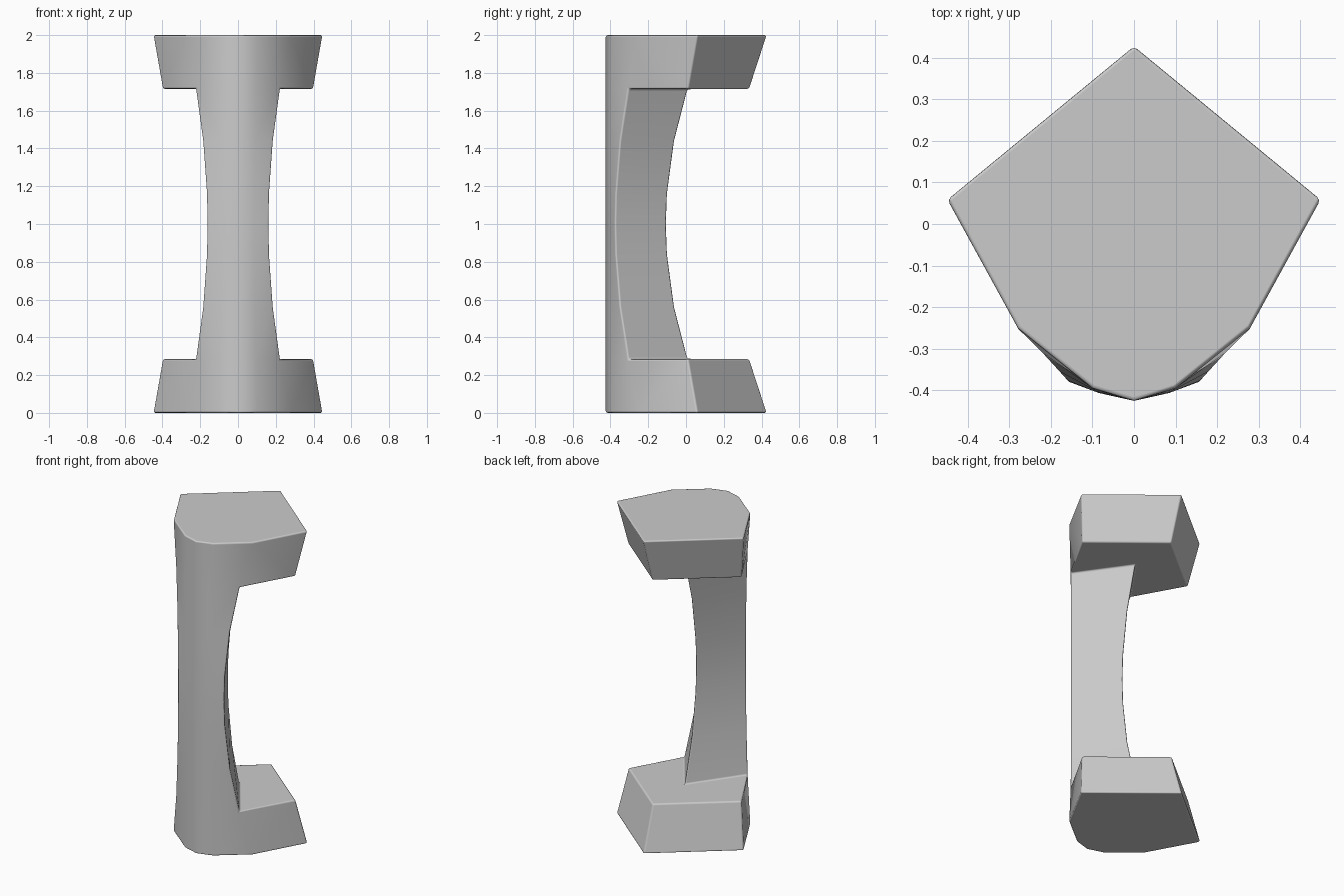
import bpy, bmesh

if "Cube" in bpy.data.objects:
    bpy.data.objects.remove(bpy.data.objects["Cube"])

CAP = 0.285            # height of each end block
SPAN = 1 - CAP         # half length of the waist

bm = bmesh.new()


def front_points(z):
    """Right half of the rounded front: centre, shoulder, side corner."""
    s = abs(z - 1)
    if s > SPAN + 0.001:
        shoulder, corner = (0.10, -0.395), (0.28, -0.25)
    else:
        q = (s / SPAN) ** 2
        shoulder = (0.085 + 0.010 * q, -0.406 + 0.008 * q)
        corner = (0.165 + 0.06 * q, -0.376 + 0.07 * q)
    return [bm.verts.new((x, y, z)) for x, y in [(0, -0.425), shoulder, corner]]


def ridge_point(z):
    """Rear ridge of the waist, bowed toward the front."""
    q = ((z - 1) / SPAN) ** 2
    return bm.verts.new((0, -0.102 + 0.114 * q, z))


levels = [0, CAP, 0.56, 0.84, 1.0, 1.16, 1.44, 2 - CAP, 2]
front = [front_points(z) for z in levels]
ridge = [ridge_point(z) for z in levels[1:-1]]

# continuous front skin
for a, b in zip(front, front[1:]):
    for i in range(2):
        bm.faces.new((a[i], a[i + 1], b[i + 1], b[i]))

# rear flanks of the waist
for i in range(len(ridge) - 1):
    bm.faces.new((front[i + 1][2], ridge[i], ridge[i + 1], front[i + 2][2]))

# tapered end blocks, bottom and top
for outer, inner, r, z, zi in ((front[0], front[1], ridge[0], 0, CAP),
                               (front[-1], front[-2], ridge[-1], 2, 2 - CAP)):
    side, back = bm.verts.new((0.45, 0.06, z)), bm.verts.new((0, 0.43, z))
    side_in, back_in = bm.verts.new((0.40, 0.01, zi)), bm.verts.new((0, 0.337, zi))
    bm.faces.new((outer[2], side, side_in, inner[2]))
    bm.faces.new((side, back, back_in, side_in))
    bm.faces.new((inner[2], side_in, back_in, r))
    bm.faces.new((*outer, side, back))

# mirror across x = 0, weld and close
dup = bmesh.ops.duplicate(bm, geom=bm.verts[:] + bm.edges[:] + bm.faces[:])["geom"]
for v in dup:
    if isinstance(v, bmesh.types.BMVert):
        v.co.x = -v.co.x
bmesh.ops.remove_doubles(bm, verts=bm.verts[:], dist=0.0005)
flat = [e for e in bm.edges if len(e.link_faces) == 2
        and all(abs(abs(f.normal.z) - 1) < 0.01 for f in e.link_faces)]
bmesh.ops.recalc_face_normals(bm, faces=bm.faces[:])
bm.normal_update()
flat = [e for e in bm.edges if len(e.link_faces) == 2 and e.calc_face_angle() < 0.001]
bmesh.ops.dissolve_edges(bm, edges=flat, use_verts=False)
for f in bm.faces:
    f.smooth = True

mesh = bpy.data.meshes.new("waisted_handle")
bm.to_mesh(mesh)
bm.free()
obj = bpy.data.objects.new("waisted_handle", mesh)
bpy.context.collection.objects.link(obj)

# small softened edges
bev = obj.modifiers.new("soft_edges", "BEVEL")
bev.width = 0.01
bev.segments = 2
bev.limit_method = 'ANGLE'
bev.angle_limit = 0.70
bev.harden_normals = True
